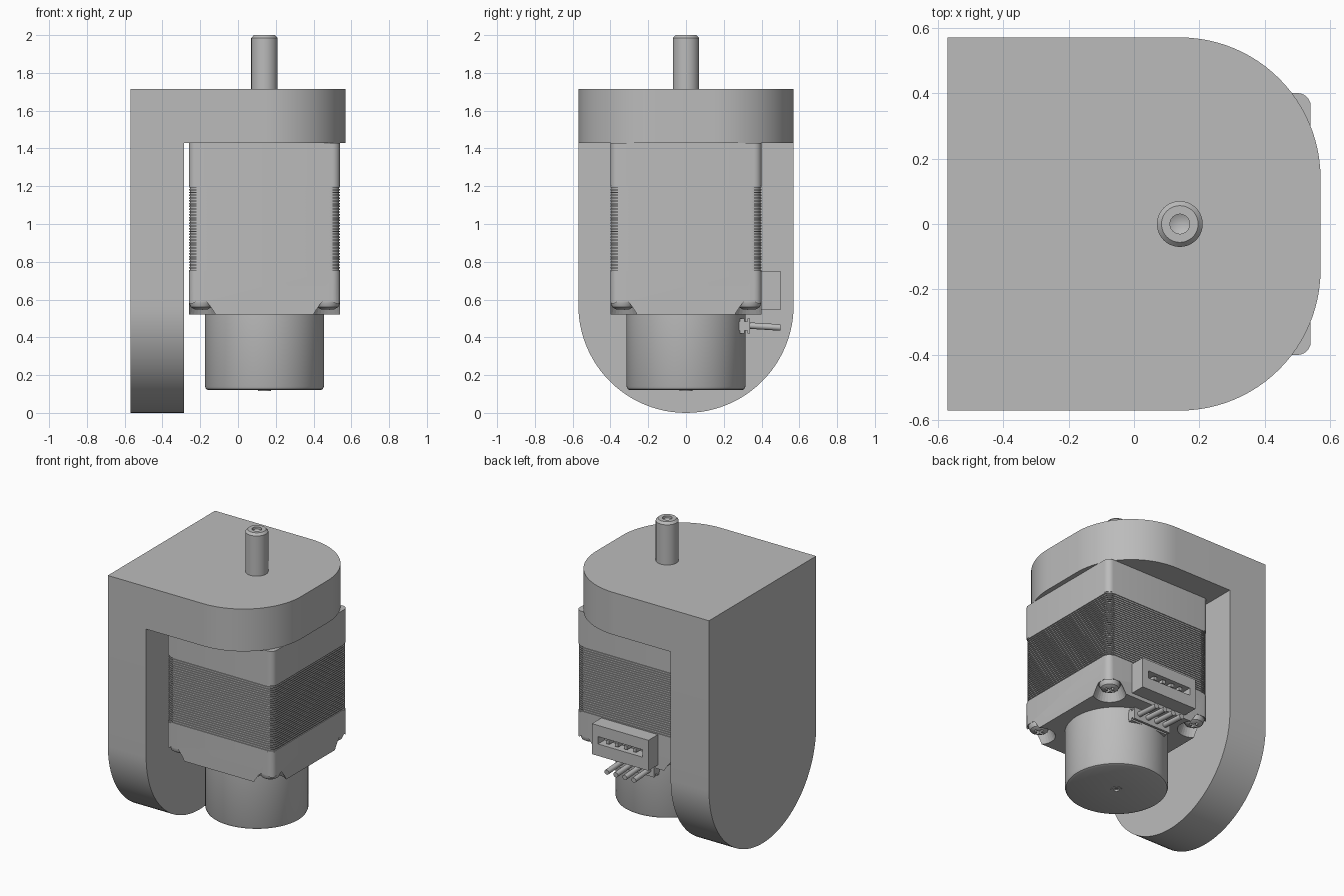
import bpy, bmesh, math
from mathutils import Matrix, Vector

if "Cube" in bpy.data.objects:
    bpy.data.objects.remove(bpy.data.objects["Cube"])

grey = bpy.data.materials.new("plain grey")
grey.use_nodes = True
grey.diffuse_color = (0.5, 0.5, 0.5, 1)
grey.node_tree.nodes["Principled BSDF"].inputs["Base Color"].default_value = (0.5, 0.5, 0.5, 1)

CX = 0.14      # motor axis
HALF = 0.4     # half the motor width


def finish(name, bm, smooth=True):
    bmesh.ops.recalc_face_normals(bm, faces=bm.faces)
    mesh = bpy.data.meshes.new(name)
    bm.to_mesh(mesh)
    bm.free()
    obj = bpy.data.objects.new(name, mesh)
    bpy.context.collection.objects.link(obj)
    mesh.materials.append(grey)
    if smooth:
        bpy.ops.object.select_all(action='DESELECT')
        obj.select_set(True)
        bpy.context.view_layer.objects.active = obj
        bpy.ops.object.shade_smooth_by_angle(angle=math.radians(30))
    return obj


def arc(cx, cy, r, start, end, n):
    angles = [math.radians(start + (end - start) * i / n) for i in range(n + 1)]
    return [(cx + r * math.cos(a), cy + r * math.sin(a)) for a in angles]


def extrude(bm, points, offset):
    face = bm.faces.new([bm.verts.new(p) for p in points])
    new = bmesh.ops.extrude_face_region(bm, geom=[face])["geom"]
    bmesh.ops.translate(bm, vec=offset, verts=[v for v in new if isinstance(v, bmesh.types.BMVert)])


def rounded_square(half, r):
    c = half - r
    return [p for i, (sx, sy) in enumerate([(1, 1), (-1, 1), (-1, -1), (1, -1)])
            for p in arc(CX + sx * c, sy * c, r, 90 * i, 90 * i + 90, 6)]


def add_box(bm, x, y, z):
    size = [b - a for a, b in (x, y, z)]
    mid = [(a + b) / 2 for a, b in (x, y, z)]
    bmesh.ops.create_cube(bm, size=1, matrix=Matrix.Translation(mid) @ Matrix.Diagonal((*size, 1)))


def lathe(name, profile, centre=(CX, 0), steps=48):
    # Spins (radius, z) points round a vertical axis
    bm = bmesh.new()
    verts = [bm.verts.new((centre[0] + r, centre[1], z)) for r, z in profile]
    edges = [bm.edges.new(pair) for pair in zip(verts, verts[1:])]
    bmesh.ops.spin(bm, geom=verts + edges, cent=(*centre, 0), axis=(0, 0, 1),
                   angle=math.tau, steps=steps)
    bmesh.ops.remove_doubles(bm, verts=bm.verts, dist=0.0001)
    return finish(name, bm)


def cut(obj, cutter):
    cutter.hide_render = True
    cutter.hide_set(True)
    mod = obj.modifiers.new("cut", 'BOOLEAN')
    mod.operation = 'DIFFERENCE'
    mod.solver = 'EXACT'
    mod.object = cutter


# Bracket: rounded top plate and round-ended back plate
bm = bmesh.new()
outline = [(-0.57, -0.57)] + arc(0.14, -0.14, 0.43, -90, 0, 24) + arc(0.14, 0.14, 0.43, 0, 90, 24) + [(-0.57, 0.57)]
extrude(bm, [(x, y, 1.43) for x, y in outline], Vector((0, 0, 0.285)))
finish("bracket_top", bm)
bm = bmesh.new()
outline = arc(0, 0.57, 0.57, 180, 360, 48) + [(0.57, 1.43), (-0.57, 1.43)]
extrude(bm, [(-0.57, y, z) for y, z in outline], Vector((0.285, 0, 0)))
finish("bracket_side", bm)

# Motor end caps
for name, low, high in (("upper_cap", 1.2, 1.428), ("lower_cap", 0.52, 0.75)):
    bm = bmesh.new()
    extrude(bm, [(x, y, low) for x, y in rounded_square(HALF, 0.04)], Vector((0, 0, high - low)))
    cap = finish(name, bm)

# Stacked laminations, alternately full and inset
bm = bmesh.new()
count = 61
step = 0.45 / count
for i in range(count):
    size = HALF - 0.006 * (i % 2)
    ring = rounded_square(size, 0.05)
    extrude(bm, [(x, y, 0.75 + i * step) for x, y in ring], Vector((0, 0, step)))
finish("laminations", bm)

# Corner pockets and cross-slot screws
slots = bmesh.new()
pockets = bmesh.new()
for sx in (-1, 1):
    for sy in (-1, 1):
        x, y = CX + sx * 0.335, sy * 0.335
        bmesh.ops.create_cone(pockets, cap_ends=True, segments=32, radius1=0.105, radius2=0.07,
                              depth=0.08, matrix=Matrix.Translation((x, y, 0.55)))
        screw = lathe("corner_screw", [(0, 0.545), (0.035, 0.548), (0.055, 0.56), (0.064, 0.58),
                                       (0.064, 0.592), (0, 0.592)], (x, y), 24)
        bm = bmesh.new()
        add_box(bm, (x - 0.035, x + 0.035), (y - 0.008, y + 0.008), (0.53, 0.57))
        cut(screw, finish("screw_slot_cutter", bm, False))
        bm = bmesh.new()
        add_box(bm, (x - 0.008, x + 0.008), (y - 0.035, y + 0.035), (0.53, 0.57))
        cut(screw, finish("screw_slot_cutter", bm, False))
slots.free()
cut(cap, finish("pocket_cutter", pockets, False))

# Rear housing with a small dimpled centre, and the hollow-tipped shaft
lathe("rear_housing", [(0, 0.13), (0.016, 0.13), (0.016, 0.117), (0.035, 0.117), (0.035, 0.12),
                       (0.295, 0.12), (0.309, 0.126), (0.315, 0.14), (0.315, 0.53), (0, 0.53)], steps=64)
lathe("shaft", [(0, 1.42), (0.07, 1.42), (0.07, 1.985), (0.056, 2), (0.03, 2), (0.03, 1.985), (0, 1.97)])

# Socket on the back with four pins in a slot
bm = bmesh.new()
add_box(bm, (CX - 0.21, CX + 0.21), (0.39, 0.5), (0.545, 0.75))
socket = finish("socket", bm, False)
bm = bmesh.new()
add_box(bm, (CX - 0.165, CX + 0.165), (0.43, 0.52), (0.625, 0.675))
cut(socket, finish("socket_slot_cutter", bm, False))
wire_x = [CX + (i - 1.5) * 0.067 for i in range(4)]
bm = bmesh.new()
for x in wire_x:
    add_box(bm, (x - 0.012, x + 0.012), (0.42, 0.49), (0.638, 0.662))
finish("socket_pins", bm, False)

# Wire outlet block and four wires
bm = bmesh.new()
add_box(bm, (CX - 0.14, CX + 0.14), (0.26, 0.325), (0.435, 0.485))
add_box(bm, (CX - 0.14, CX + 0.14), (0.285, 0.31), (0.42, 0.5))
add_box(bm, (CX - 0.14, CX + 0.14), (0.325, 0.34), (0.42, 0.5))
finish("wire_outlet", bm, False)
bm = bmesh.new()
for x in wire_x:
    start, end = Vector((x, 0.32, 0.463)), Vector((x, 0.5, 0.452))
    turn = (end - start).to_track_quat('Z', 'Y').to_matrix().to_4x4()
    bmesh.ops.create_cone(bm, cap_ends=True, segments=16, radius1=0.017, radius2=0.017,
                          depth=(end - start).length,
                          matrix=Matrix.Translation((start + end) / 2) @ turn)
finish("wires", bm)
